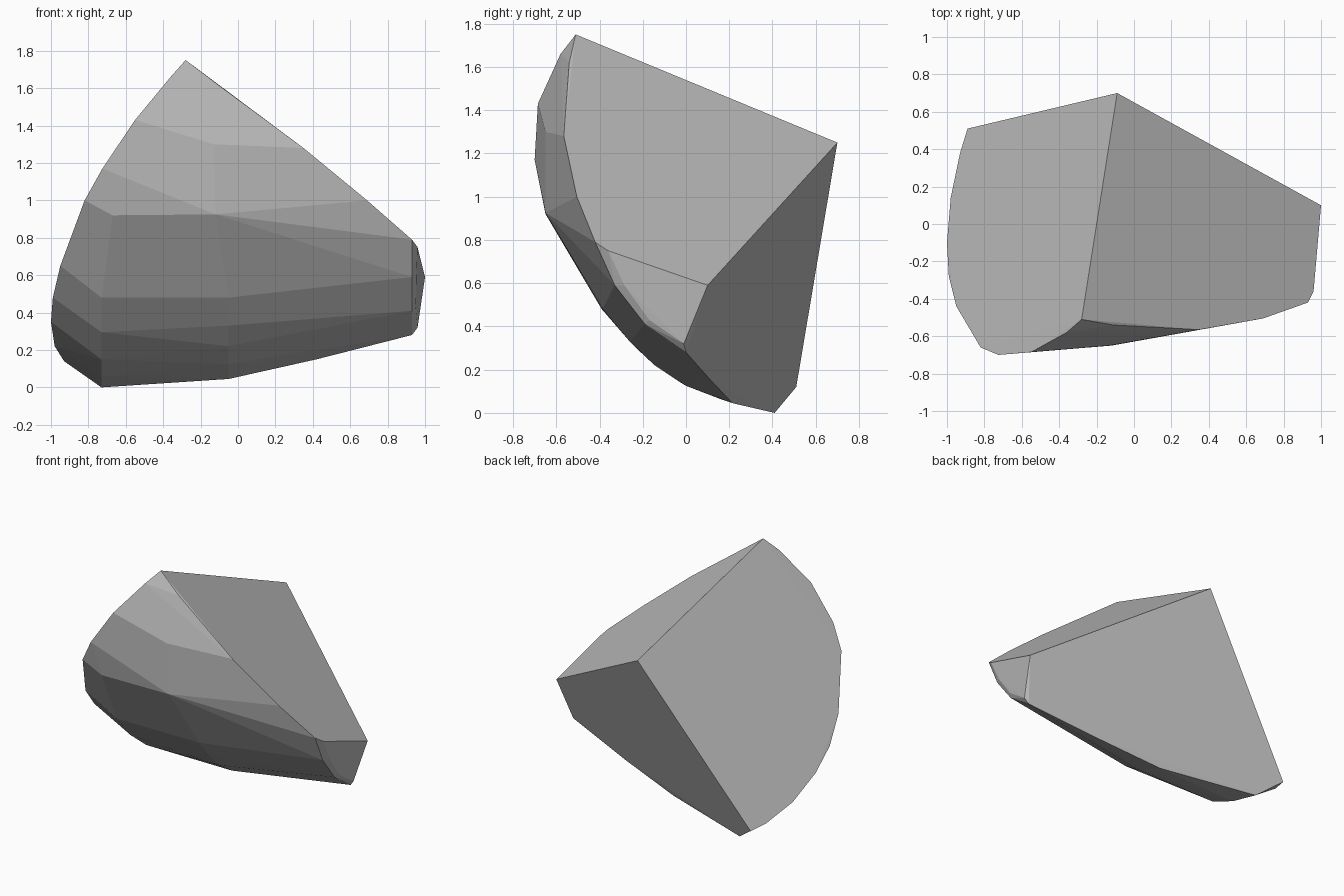
import bpy, bmesh, math

# Corners where the flat cleaved faces meet
corners = [(-0.28, -0.51, 1.75), (-0.09, 0.70, 1.25), (1.00, 0.10, 0.59), (-0.89, 0.51, 0.12)]

# Curved rim of the left cleaved face, from the peak down
left_rim = [(-0.36, -0.58, 1.66), (-0.55, -0.685, 1.43), (-0.725, -0.70, 1.17), (-0.82, -0.66, 1.0),
            (-0.95, -0.44, 0.65), (-0.99, -0.28, 0.48), (-1.0, -0.10, 0.35),
            (-0.98, 0.14, 0.22), (-0.93, 0.38, 0.14)]

# Rim of the upper right cleaved face
upper_rim = [(-0.11, -0.54, 1.62), (0.35, -0.565, 1.28), (0.69, -0.505, 1.0),
             (0.93, -0.42, 0.79), (0.96, -0.36, 0.75)]

# Narrow bevel and small end face on the right
end_rim = [(0.93, -0.33, 0.59), (0.93, -0.25, 0.49), (0.93, -0.19, 0.41), (0.93, 0.0, 0.28),
           (0.954, -0.285, 0.59), (0.95, -0.17, 0.43), (0.96, -0.01, 0.32)]

# Lower rim of the back cleaved face
back_rim = [(0.42, 0.115, 0.15), (-0.05, 0.215, 0.045), (-0.73, 0.41, 0.0)]

# Facet corners of the rounded outer surface
bulge = [(-0.13, -0.65, 1.30), (-0.12, -0.65, 0.925), (-0.67, -0.65, 0.92)]
for x, profile in ((-0.73, [(-0.39, 0.48), (-0.225, 0.295), (-0.04, 0.15), (0.17, 0.06)]),
                   (-0.05, [(-0.385, 0.48), (-0.26, 0.33), (-0.145, 0.22), (0.0, 0.125)])):
    bulge += [(x, y, z) for y, z in profile]

# Wrap the corners in one faceted solid and merge coplanar triangles
bm = bmesh.new()
for p in corners + left_rim + upper_rim + end_rim + back_rim + bulge:
    bm.verts.new(p)
hull = bmesh.ops.convex_hull(bm, input=bm.verts[:])
loose = [v for v in bm.verts if not v.link_faces]
bmesh.ops.delete(bm, geom=loose, context='VERTS')
bmesh.ops.dissolve_limit(bm, angle_limit=math.radians(2.5), verts=bm.verts[:], edges=bm.edges[:])
bmesh.ops.recalc_face_normals(bm, faces=bm.faces[:])

mesh = bpy.data.meshes.new("rock_shard")
bm.to_mesh(mesh)
bm.free()
shard = bpy.data.objects.new("rock_shard", mesh)
bpy.context.collection.objects.link(shard)

grey = bpy.data.materials.new("stone_grey")
grey.diffuse_color = (0.5, 0.5, 0.5, 1)
mesh.materials.append(grey)
